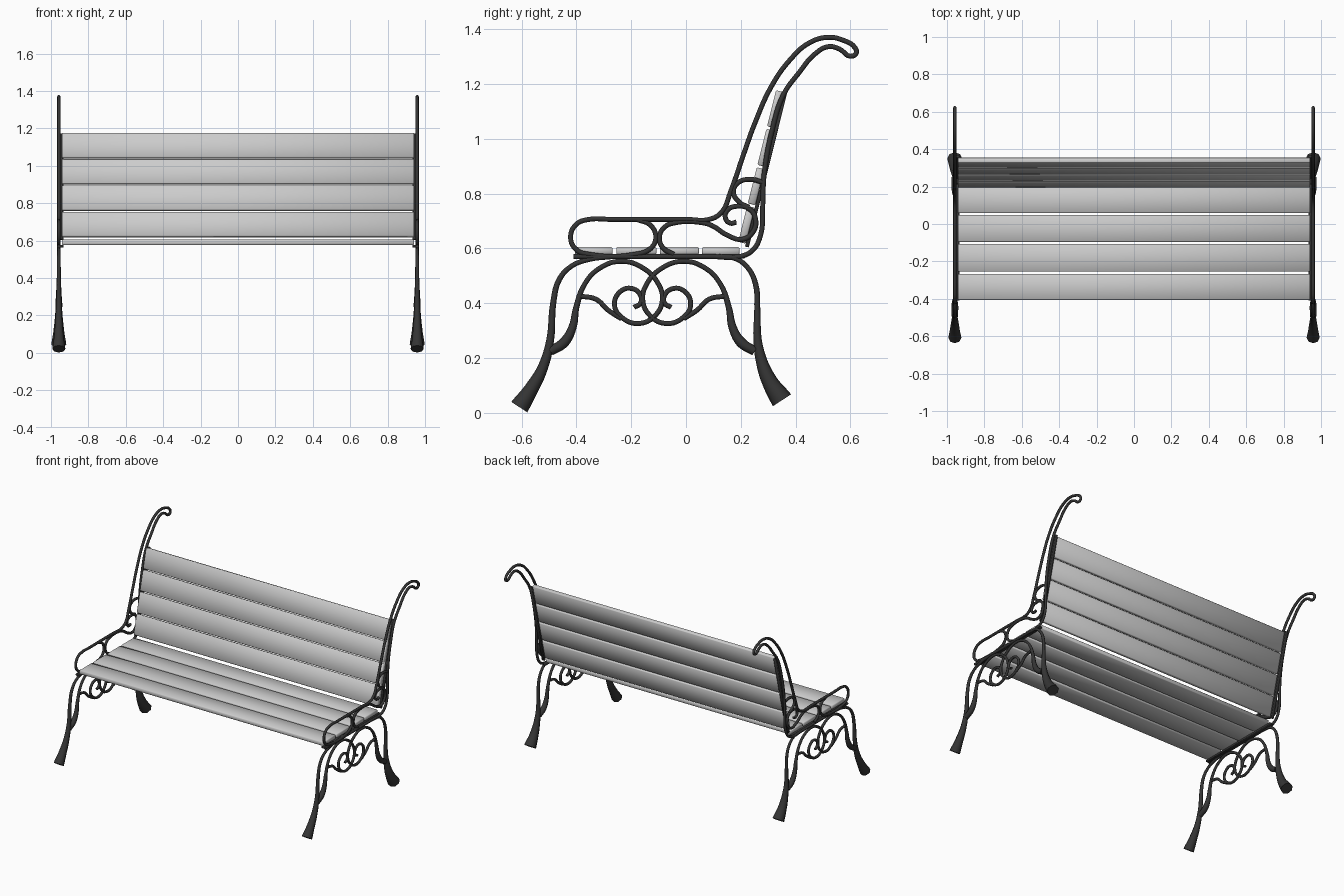
import bpy
import bmesh
from math import atan2, hypot
from mathutils import Matrix, Vector

if "Cube" in bpy.data.objects:
    bpy.data.objects.remove(bpy.data.objects["Cube"])

SIDE_X = 0.958          # x of the two iron end frames
TUBE = 0.009            # iron rod radius
MID = -12.2             # y (cm) of the mirror line of the lower scrollwork

iron = bpy.data.materials.new("dark_iron")
iron.diffuse_color = (0.035, 0.035, 0.035, 1)
iron.use_nodes = True
iron.node_tree.nodes["Principled BSDF"].inputs["Base Color"].default_value = iron.diffuse_color


def rod(name, pts, x):
    """Round iron rod through (y, z[, radius]) points given in centimetres."""
    cu = bpy.data.curves.new(name, 'CURVE')
    cu.dimensions = '3D'
    cu.bevel_depth = TUBE
    cu.bevel_resolution = 2
    cu.resolution_u = 5
    cu.use_fill_caps = True
    sp = cu.splines.new('BEZIER')
    sp.bezier_points.add(len(pts) - 1)
    for bp, p in zip(sp.bezier_points, pts):
        bp.co = (x, p[0] / 100, p[1] / 100)
        bp.handle_left_type = bp.handle_right_type = 'AUTO'
        bp.radius = p[2] / 100 / TUBE if len(p) > 2 else 1
    sp.use_smooth = True
    cu.materials.append(iron)
    ob = bpy.data.objects.new(name, cu)
    bpy.context.collection.objects.link(ob)
    return ob


def board(name, x, a, b, width, thick, mat=None, bevel=0.004):
    """Box of given x width whose section runs from a to b in the y-z plane."""
    dy, dz = b[0] - a[0], b[1] - a[1]
    m = (Matrix.Translation(Vector((x, (a[0] + b[0]) / 2, (a[1] + b[1]) / 2)))
         @ Matrix.Rotation(atan2(dz, dy), 4, 'X')
         @ Matrix.Diagonal((width, hypot(dy, dz), thick, 1)))
    bm = bmesh.new()
    bmesh.ops.create_cube(bm, size=1, matrix=m)
    bmesh.ops.bevel(bm, geom=bm.edges[:], offset=bevel, segments=1, affect='EDGES')
    for f in bm.faces:
        f.smooth = True
    me = bpy.data.meshes.new(name)
    bm.to_mesh(me)
    bm.free()
    if mat:
        me.materials.append(mat)
    ob = bpy.data.objects.new(name, me)
    bpy.context.collection.objects.link(ob)
    return ob


def flip(pts):
    return [(2 * MID - p[0], *p[1:]) for p in pts]


# Seat rail, back post, top hook, arm and front arm loop in one rod
back_and_arm = [
    (-41, 57), (-10, 57), (10, 57), (19.5, 57), (24.3, 59.3), (27.2, 64.8), (28, 76),
    (28.5, 87), (31.5, 103.5), (35.6, 116.2), (41.4, 124.3), (46.9, 130.8),
    (52, 133.6), (56, 132.7), (60, 130.1), (62.1, 131.2), (61.5, 133.4),
    (57.1, 136), (52, 137), (45, 135), (37.8, 128.6), (31.2, 119.2),
    (25.4, 106.4), (21, 94.3), (16.2, 80.5), (13, 73.2), (8.6, 70.6), (0, 70.6),
    (-28, 70.6), (-35.2, 70.6), (-40, 68.8), (-42.1, 64), (-40, 59.5),
    (-35.2, 57.8), (-18.8, 57.8), (-12.9, 60), (-11, 64), (-12.9, 68.4), (-18, 70.6)]

# Scrolls below the arm and against the back post
arm_scroll = [
    (-4.5, 57.8), (-8.4, 60.2), (-9.7, 64), (-7.9, 67.7), (-3.1, 69.5), (5, 69.5),
    (9.3, 68.4), (15.1, 64.8), (20.6, 63.3), (24.6, 66.2), (25.4, 70.6),
    (23.2, 74.3), (18.8, 75.4), (15.1, 73.9), (14.4, 71), (16.2, 69.2), (18.4, 69.6)]
post_scroll = [(28.3, 84), (23.2, 85.2), (18.8, 83.8), (17.3, 80.5), (19.5, 76.8),
               (23, 75)]

# Legs swelling to a heavy foot
front_leg = [(-27, 57), (-35.2, 56), (-41.8, 53.5), (-46.2, 48.7, 1), (-48.4, 40.3, 1.1),
             (-49.5, 26.8, 1.4), (-52.2, 16.6, 1.9), (-56.5, 8.6, 2.6), (-60.8, 2.1, 3.5)]
rear_leg = [(12, 57), (17.7, 56.4), (22.4, 53.1), (25.4, 46.9, 1), (26, 37.8, 1.1),
            (26.1, 26.8, 1.5), (27.6, 18.8, 2.1), (30.5, 11.5, 2.9), (35, 4.6, 4)]

# Inner leg strand that arches under the seat and winds into a spiral
leg_scroll = [
    (-49.5, 22.5, 1.7), (-44.5, 25.7, 1.9), (-41.4, 31.2, 1.5), (-40, 38.5, 1.1),
    (-37, 46.9), (-31.6, 52.7), (-23.5, 55.3), (-15.3, 52.6), (-10, 46.9), (-8.6, 41.4),
    (-10.8, 36), (-17, 32.6), (-23.5, 34.9), (-26.1, 39.6), (-23.9, 44.3),
    (-19.9, 45.4), (-16.6, 42.9), (-16.6, 40), (-19, 38.5)]
leg_link = [(-38.5, 42.6), (-32.7, 41.4), (-28.6, 37.6), (-23.5, 34.3)]

for side, s in (("right", 1), ("left", -1)):
    x = s * SIDE_X
    rod("back_and_arm_" + side, back_and_arm, x)
    rod("arm_scroll_" + side, arm_scroll, x)
    rod("post_scroll_" + side, post_scroll, x)
    rod("front_leg_" + side, front_leg, x)
    rod("rear_leg_" + side, rear_leg, x)
    rod("front_leg_scroll_" + side, leg_scroll, x)
    rod("rear_leg_scroll_" + side, flip(leg_scroll), x)
    rod("front_leg_link_" + side, leg_link, x)
    rod("rear_leg_link_" + side, flip(leg_link), x)
    # Flat iron straps carrying the slats
    board("seat_strap_" + side, s * 0.943, (-0.41, 0.571), (0.215, 0.571),
          0.022, 0.014, iron, 0.002)
    board("back_strap_" + side, s * 0.943, (0.222, 0.605), (0.363, 1.172),
          0.022, 0.014, iron, 0.002)

# Seat slats
for i, (y0, y1) in enumerate([(-0.405, -0.268), (-0.254, -0.108),
                              (-0.095, 0.047), (0.058, 0.195)]):
    board(f"seat_slat_{i + 1}", 0, (y0, 0.591), (y1, 0.591), 1.884, 0.028)

# Back slats, leaning along one line
lo, hi = Vector((0.203, 0.616)), Vector((0.343, 1.178))
for i in range(4):
    a = lo.lerp(hi, i / 4 + 0.008)
    b = lo.lerp(hi, (i + 1) / 4 - 0.008)
    board(f"back_slat_{i + 1}", 0, a, b, 1.884, 0.028)
